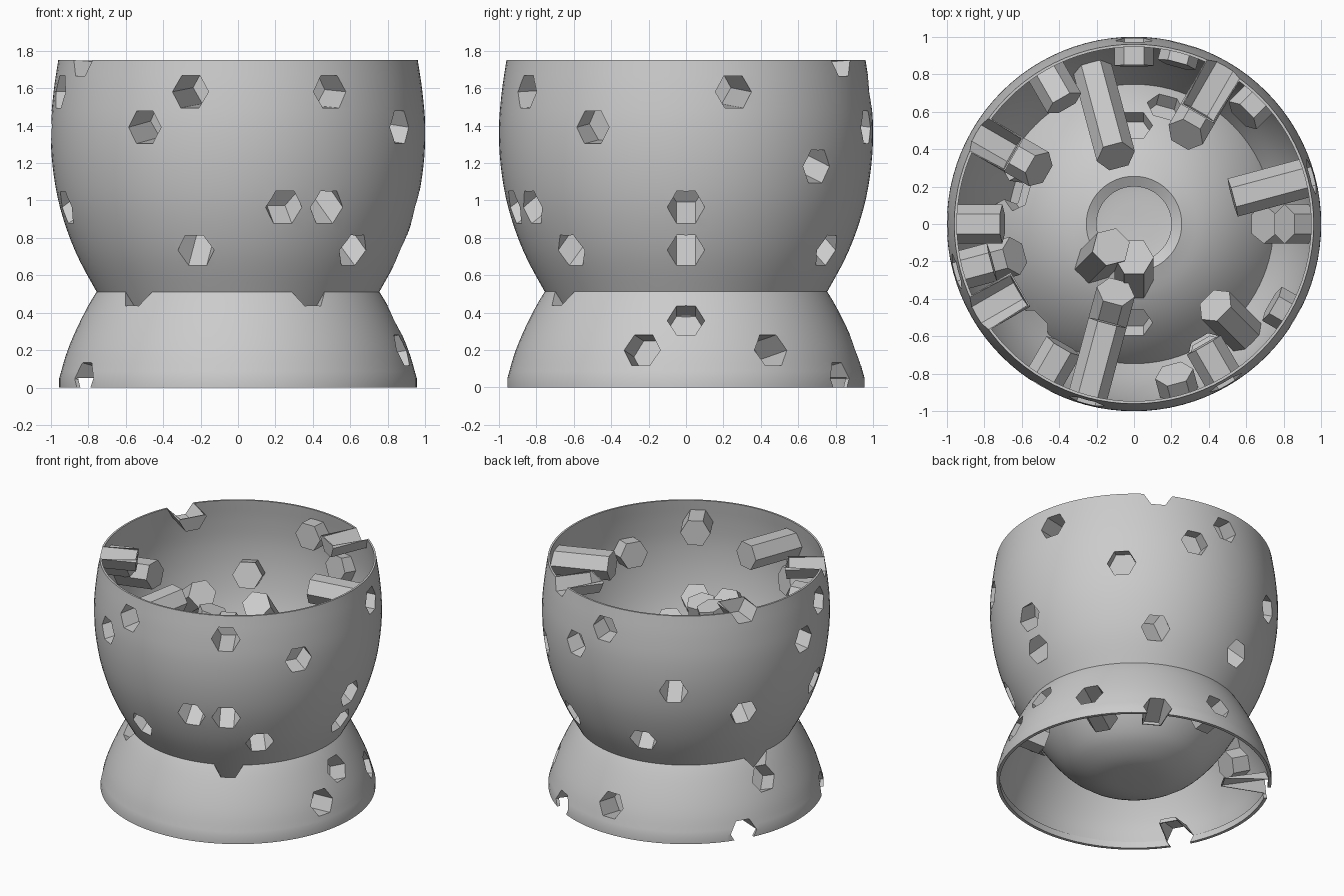
import bpy, bmesh, math
from mathutils import Vector

if "Cube" in bpy.data.objects:
    bpy.data.objects.remove(bpy.data.objects["Cube"])

SEG = 96
RIM = 1.75
T = 0.014          # shell thickness
HEX = 0.1          # pit radius
TUBE = 0.105       # pit sleeve radius

grey = bpy.data.materials.new("warm grey clay")
grey.diffuse_color = (0.6, 0.6, 0.6, 1)
grey.use_nodes = True
grey.node_tree.nodes["Principled BSDF"].inputs["Base Color"].default_value = grey.diffuse_color


def make(name, bm):
    bmesh.ops.recalc_face_normals(bm, faces=bm.faces)
    me = bpy.data.meshes.new(name)
    bm.to_mesh(me)
    bm.free()
    me.materials.append(grey)
    ob = bpy.data.objects.new(name, me)
    bpy.context.collection.objects.link(ob)
    return ob


def lathe(name, profile, closed=False):
    """Revolve an outline: ends on the axis, or a closed loop off the axis."""
    bm = bmesh.new()
    rings = []
    for r, z in profile:
        n = 1 if r == 0 else SEG
        rings.append([bm.verts.new((r * math.cos(2 * math.pi * i / SEG),
                                    r * math.sin(2 * math.pi * i / SEG), z)) for i in range(n)])
    pairs = list(zip(rings, rings[1:])) + ([(rings[-1], rings[0])] if closed else [])
    for a, b in pairs:
        for i in range(SEG):
            j = (i + 1) % SEG
            quad = [a[i % len(a)], a[j % len(a)], b[j % len(b)], b[i % len(b)]]
            bm.faces.new(list(dict.fromkeys(quad)))
    return make(name, bm)


def smooth_curve(pts, n=4):
    """Catmull-Rom through a few profile points."""
    p = [Vector(q) for q in pts]
    p = [2 * p[0] - p[1]] + p + [2 * p[-1] - p[-2]]
    out = []
    for a, b, c, d in zip(p, p[1:], p[2:], p[3:]):
        for k in range(n):
            t = k / n
            out.append(0.5 * (2 * b + (c - a) * t + (2 * a - 5 * b + 4 * c - d) * t * t
                              + (3 * b - a - 3 * c + d) * t ** 3))
    return [tuple(q) for q in out] + [tuple(pts[-1])]


def offset(curve, dist):
    """Shift a bottom-to-top profile towards its inside."""
    out = []
    for i, (r, z) in enumerate(curve):
        a, b = Vector(curve[max(i - 1, 0)]), Vector(curve[min(i + 1, len(curve) - 1)])
        d = (b - a).normalized()
        out.append((max(r - d.y * dist, 0), z + d.x * dist))
    return out


def prism(name, angle, r, z, face, tilt, start, end, radius):
    """Hexagonal pit: mouth lies on the surface, body rises inward by tilt."""
    a = math.radians(angle)
    side = Vector((-math.sin(a), math.cos(a), 0))

    def inward(deg):
        t = math.radians(deg)
        return Vector((-math.cos(a) * math.cos(t), -math.sin(a) * math.cos(t), math.sin(t)))

    at = Vector((r * math.cos(a), r * math.sin(a), z))
    d = inward(tilt)
    bm = bmesh.new()
    ends = []
    for s, plane in ((start, face), (end, tilt)):
        up = side.cross(inward(plane))
        ends.append([bm.verts.new(at + d * s + radius * (side * math.cos(k * math.pi / 3)
                                                         + up * math.sin(k * math.pi / 3)))
                     for k in range(6)])
    for k in range(6):
        j = (k + 1) % 6
        bm.faces.new((ends[0][k], ends[0][j], ends[1][j], ends[1][k]))
    bm.faces.new(ends[0])
    bm.faces.new(ends[1])
    return make(name, bm)


def combine(target, tool, operation, keep=False):
    tool.hide_render = True
    m = target.modifiers.new("cut", 'BOOLEAN')
    m.object, m.operation, m.solver = tool, operation, 'MANIFOLD'
    bpy.context.view_layer.objects.active = target
    bpy.ops.object.modifier_apply(modifier=m.name)
    if not keep:
        bpy.data.objects.remove(tool)


def add_pits(shell, solid, rows):
    """Add inner sleeves trimmed to the shell, then hollow them out."""
    pits = [(a, r, z, f, t, ln) for r, z, f, t, items in rows for a, ln in items]
    for a, r, z, f, t, ln in pits:
        sleeve = prism("sleeve", a, r, z, f, t, -0.1, ln, TUBE)
        combine(sleeve, solid, 'INTERSECT', keep=True)
        combine(shell, sleeve, 'UNION')
    for a, r, z, f, t, ln in pits:
        combine(shell, prism("pit", a, r, z, f, t, -0.12, ln - 0.008, HEX), 'DIFFERENCE')
    bpy.data.objects.remove(solid)
    bpy.ops.object.select_all(action='DESELECT')
    shell.select_set(True)
    bpy.context.view_layer.objects.active = shell
    bpy.ops.object.shade_smooth_by_angle(angle=math.radians(25))


# Bowl: thin open cup whose rounded bottom reaches the ground
outer = smooth_curve([(0, 0), (0.22, 0.012), (0.38, 0.065), (0.5, 0.15), (0.63, 0.305),
                      (0.755, 0.512), (0.87, 0.73), (0.95, 0.96), (0.99, 1.18),
                      (1.0, 1.39), (0.985, 1.58), (0.96, RIM)])
outer[0] = (0, 0)
inner = offset(outer, T)
inner[0], inner[-1] = (0, T), (0.96 - T, RIM)
half = offset(outer, T / 2)
half[0], half[-1] = (0, T / 2), (0.96 - T / 2, RIM - 0.002)
bowl = lathe("bowl", outer + inner[::-1])
# rows: radius, height, surface tilt, body tilt, (angle, length) of each pit
add_pits(bowl, lathe("bowl_solid", half + [(0, RIM - 0.002)]), [
    (0.48, 0.135, 50, 76, [(-90, 1.25), (-135, 1.27), (-165, 0.15)]),
    (0.87, 0.73, 23, 45, [(0, .25), (60, .45), (105, .7), (-105, .7), (-45, .36)]),
    (0.95, 0.96, 15, 36, [(0, .18), (150, .45), (-165, .36), (-75, .15), (-60, .22)]),
    (0.99, 1.18, 7, 20, [(45, .18), (120, .26)]),
    (1.0, 1.39, 0, 8, [(75, .12), (180, .3), (-120, .25), (-30, .15)]),
    (0.985, 1.58, -6, 3, [(15, .44), (90, .14), (-165, .2), (-105, .44), (-60, .24)]),
    (0.96, RIM, -9, -4, [(60, .28), (150, .22), (-150, .26)]),
])

# Base: inverted dome with a round opening on top, passing inside the bowl
dome = smooth_curve([(0.955, 0.05), (0.91, 0.2), (0.84, 0.36), (0.755, 0.512),
                     (0.65, 0.645), (0.53, 0.755), (0.4, 0.835), (0.255, 0.89)])
dome_in = offset(dome, T)
dome_in[0] = (0.955 - T, 0.05)
base = lathe("base", [(0.955, 0)] + dome + [(0.2, 0.86), (0.2, 0.845)]
             + dome_in[::-1] + [(0.932, 0.048), (0.932, 0)], closed=True)
solid = offset(dome, T / 2)
solid[0] = (0.955 - T / 2, 0.052)
add_pits(base, lathe("base_solid", [(0, 0.052)] + solid + [(0, solid[-1][1])]), [
    (0.955, 0.05, -18, -14, [(60, .25), (150, .32), (-150, .25)]),
    (0.91, 0.2, -21, -10, [(-15, .22), (30, .3), (90, .2)]),
    (0.84, 0.36, -26, -24, [(0, .15), (165, .15)]),
    (0.755, 0.512, -35, -30, [(-135, .14), (-60, .14), (165, .14)]),
    (0.65, 0.645, -45, -45, [(75, .1), (165, .1)]),
    (0.53, 0.755, -53, -53, [(90, .1), (-90, .1)]),
])
